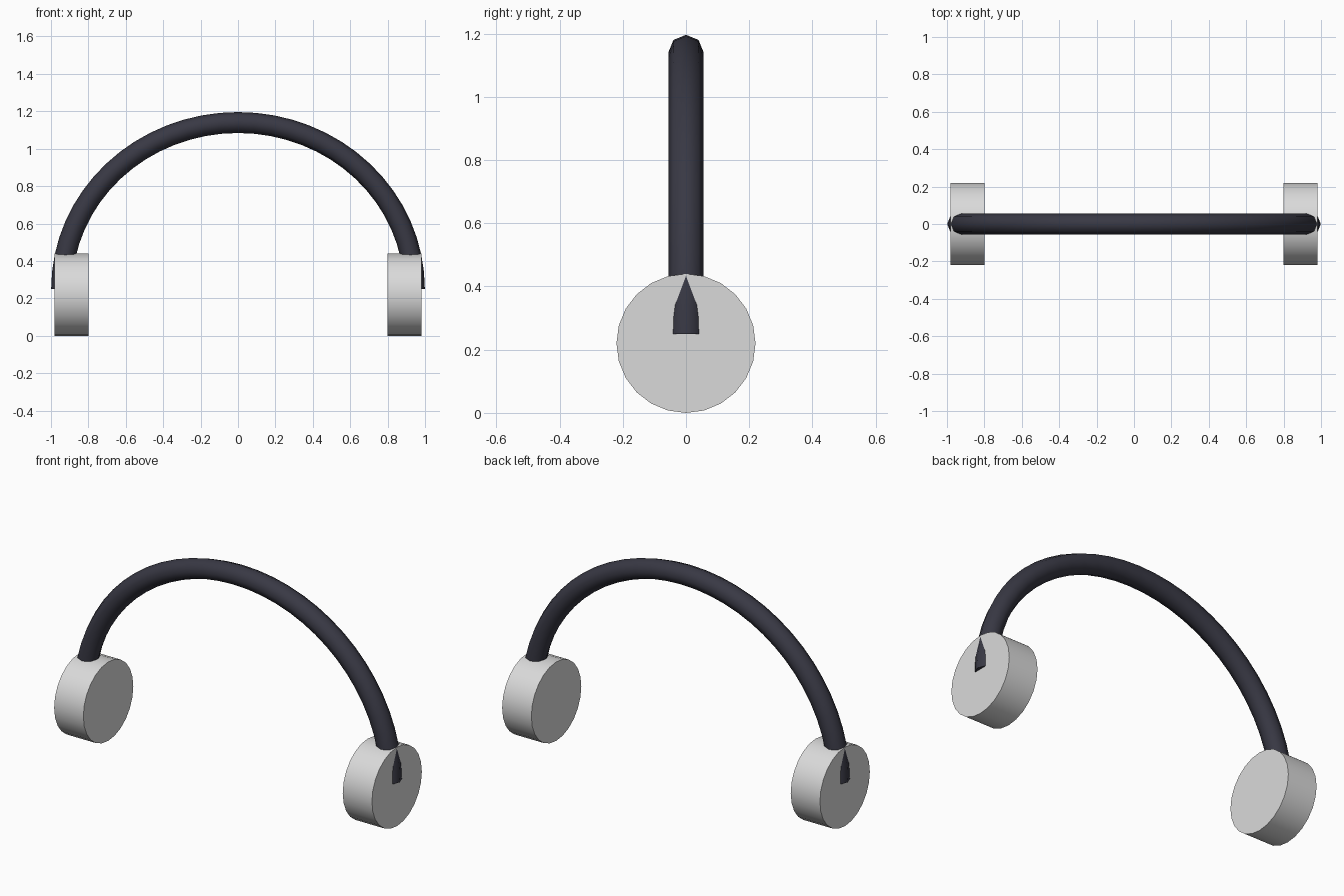
import bpy, bmesh, math
from mathutils import Vector

if "Cube" in bpy.data.objects:
    bpy.data.objects.remove(bpy.data.objects["Cube"])


def material(name, color):
    m = bpy.data.materials.new(name)
    m.diffuse_color = (*color, 1.0)
    m.use_nodes = True
    m.node_tree.nodes["Principled BSDF"].inputs["Base Color"].default_value = m.diffuse_color
    return m


dark = material("charcoal", (0.04, 0.04, 0.058))
light = material("light grey", (0.70, 0.70, 0.70))


def finish(obj, mat, angle):
    obj.data.materials.append(mat)
    bpy.ops.object.select_all(action='DESELECT')
    obj.select_set(True)
    bpy.context.view_layer.objects.active = obj
    bpy.ops.object.shade_smooth_by_angle(angle=math.radians(angle))


# Headband: octagonal tube swept along a half ellipse
A, B, BASE, TUBE = 0.943, 0.89, 0.25, 0.056
SEGMENTS, SIDES = 32, 8
bm = bmesh.new()
rings = []
for i in range(SEGMENTS + 1):
    t = math.pi * i / SEGMENTS
    centre = Vector((A * math.cos(t), 0, BASE + B * math.sin(t)))
    normal = Vector((B * math.cos(t), 0, A * math.sin(t))).normalized()
    ring = []
    for j in range(SIDES):
        a = 2 * math.pi * j / SIDES
        ring.append(bm.verts.new(centre + TUBE * (
            normal * math.cos(a) + Vector((0, 1, 0)) * math.sin(a))))
    rings.append(ring)
for r0, r1 in zip(rings, rings[1:]):
    for j in range(SIDES):
        k = (j + 1) % SIDES
        bm.faces.new((r0[j], r0[k], r1[k], r1[j]))
bm.faces.new(rings[0])
bm.faces.new(rings[-1])
bmesh.ops.recalc_face_normals(bm, faces=bm.faces)
mesh = bpy.data.meshes.new("headband")
bm.to_mesh(mesh)
bm.free()
band = bpy.data.objects.new("headband", mesh)
bpy.context.collection.objects.link(band)
finish(band, dark, 60)

# Ear cups: short cylinders lying along x
for side, name in ((-1, "left_ear_cup"), (1, "right_ear_cup")):
    bpy.ops.mesh.primitive_cylinder_add(
        vertices=24, radius=0.22, depth=0.18,
        location=(side * 0.89, 0, 0.22), rotation=(0, math.pi / 2, 0))
    cup = bpy.context.object
    cup.name = name
    finish(cup, light, 30)
